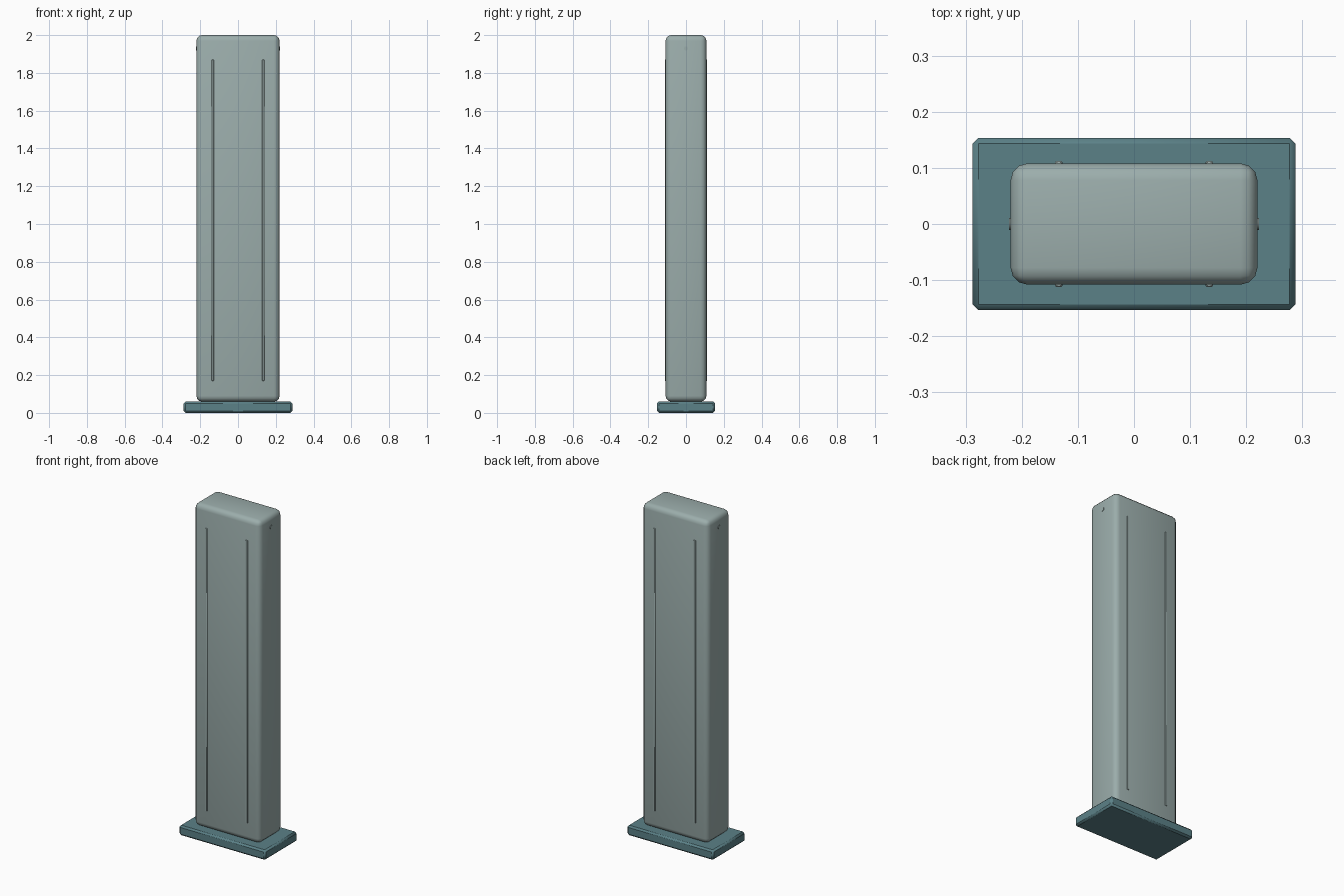
import bpy
import math

cube = bpy.data.objects.get("Cube")
if cube:
    bpy.data.objects.remove(cube, do_unlink=True)


def material(name, rgb):
    m = bpy.data.materials.new(name)
    m.use_nodes = True
    colour = (*rgb, 1.0)
    m.diffuse_color = colour
    m.node_tree.nodes["Principled BSDF"].inputs["Base Color"].default_value = colour
    return m


pale = material("pale grey green", (0.33, 0.42, 0.41))
teal = material("dull teal", (0.105, 0.22, 0.245))


def finish(name, mat, bevel=0, segments=1):
    ob = bpy.context.object
    ob.name = name
    ob.data.materials.append(mat)
    bpy.ops.object.transform_apply(location=False, rotation=True, scale=True)
    if bevel:
        mod = ob.modifiers.new("soft edges", "BEVEL")
        mod.width = bevel
        mod.segments = segments
        bpy.ops.object.modifier_apply(modifier=mod.name)
    bpy.ops.object.shade_smooth_by_angle(angle=math.radians(40))
    return ob


def box(name, mat, size, centre, bevel=0, segments=1):
    bpy.ops.mesh.primitive_cube_add(size=1, location=centre)
    bpy.context.object.scale = size
    return finish(name, mat, bevel, segments)


# Base plate and tall rounded column
box("base_plate", teal, (0.575, 0.307, 0.06), (0, 0, 0.03), 0.01)
box("column", pale, (0.44, 0.216, 1.94), (0, 0, 1.03), 0.03, 3)

# Thin upright ribs on the front and back
for side, y in (("front", -0.108), ("back", 0.108)):
    for hand, x in (("right", -0.134), ("left", 0.134)):
        box(f"{side}_{hand}_rib", pale, (0.013, 0.008, 1.7), (x, y, 1.02), 0.002)

# Small round studs near the top of the narrow sides
for hand, x in (("right", -0.22), ("left", 0.22)):
    bpy.ops.mesh.primitive_cylinder_add(
        vertices=16, radius=0.011, depth=0.006,
        location=(x, 0, 1.93), rotation=(0, math.pi / 2, 0))
    finish(f"{hand}_stud", pale)
